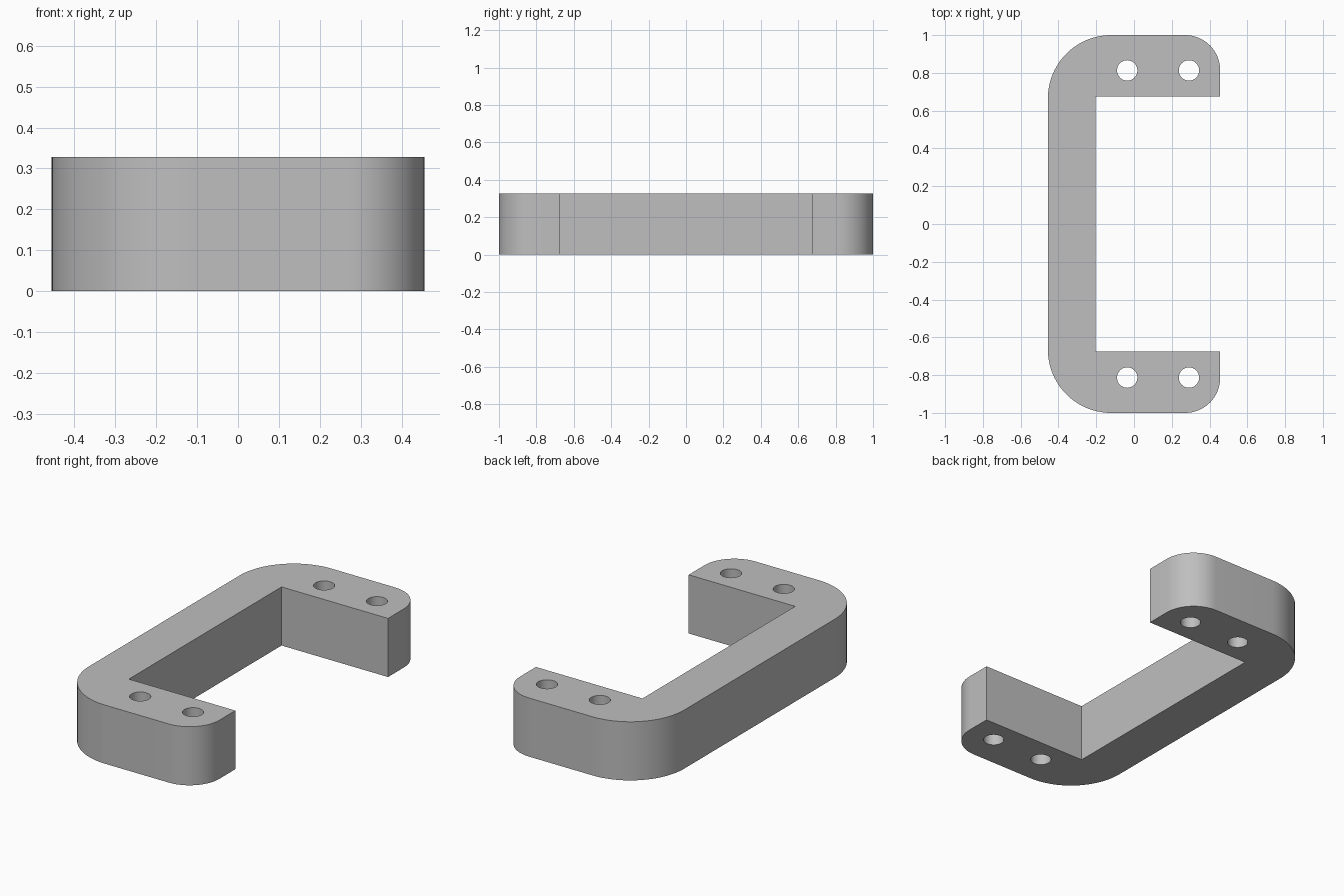
import bpy
import bmesh
from math import cos, sin, pi, radians

cube = bpy.data.objects.get("Cube")
if cube:
    bpy.data.objects.remove(cube, do_unlink=True)

HEIGHT = 0.328
HALF_W, HALF_L = 0.456, 1.0
INNER_X, INNER_Y = -0.203, 0.675
BACK_R, TIP_R = 0.335, 0.185
HOLE_R, HOLE_Y = 0.054, 0.813

grey = bpy.data.materials.new("plain grey")
grey.use_nodes = True
colour = (0.52, 0.52, 0.52, 1)
grey.diffuse_color = colour
grey.node_tree.nodes["Principled BSDF"].inputs["Base Color"].default_value = colour


def arc(cx, cy, r, start, end, steps):
    angles = [start + (end - start) * i / steps for i in range(steps + 1)]
    return [(cx + r * cos(a), cy + r * sin(a)) for a in angles]


def add_loop(curve, points):
    spline = curve.splines.new("POLY")
    spline.points.add(len(points) - 1)
    for point, (x, y) in zip(spline.points, points):
        point.co = (x, y, 0, 1)
    spline.use_cyclic_u = True


# Half of the C-shaped outline, mirrored across y = 0 to close it
half = [(INNER_X, INNER_Y), (HALF_W, INNER_Y)]
half += arc(HALF_W - TIP_R, HALF_L - TIP_R, TIP_R, 0, pi / 2, 16)
half += arc(BACK_R - HALF_W, HALF_L - BACK_R, BACK_R, pi / 2, pi, 24)
outline = half + [(x, -y) for x, y in reversed(half)]

curve = bpy.data.curves.new("handle_profile", "CURVE")
curve.dimensions = "2D"
curve.fill_mode = "BOTH"
curve.extrude = HEIGHT / 2
add_loop(curve, outline)

# Two screw holes through each arm
for x in (-0.036, 0.291):
    for side in (-1, 1):
        add_loop(curve, arc(x, side * HOLE_Y, HOLE_R, 0, 2 * pi, 32)[:-1])

handle = bpy.data.objects.new("handle", curve)
bpy.context.collection.objects.link(handle)
bpy.ops.object.select_all(action="DESELECT")
handle.select_set(True)
bpy.context.view_layer.objects.active = handle
bpy.ops.object.convert(target="MESH")
handle = bpy.context.object
handle.name = "handle"

# Weld the caps to the walls and rest the part on the ground
bm = bmesh.new()
bm.from_mesh(handle.data)
bmesh.ops.remove_doubles(bm, verts=bm.verts, dist=0.0005)
bmesh.ops.translate(bm, verts=bm.verts, vec=(0, 0, HEIGHT / 2))
bmesh.ops.recalc_face_normals(bm, faces=bm.faces)
bm.to_mesh(handle.data)
bm.free()
handle.data.materials.clear()
handle.data.materials.append(grey)
bpy.ops.object.shade_smooth_by_angle(angle=radians(30))
